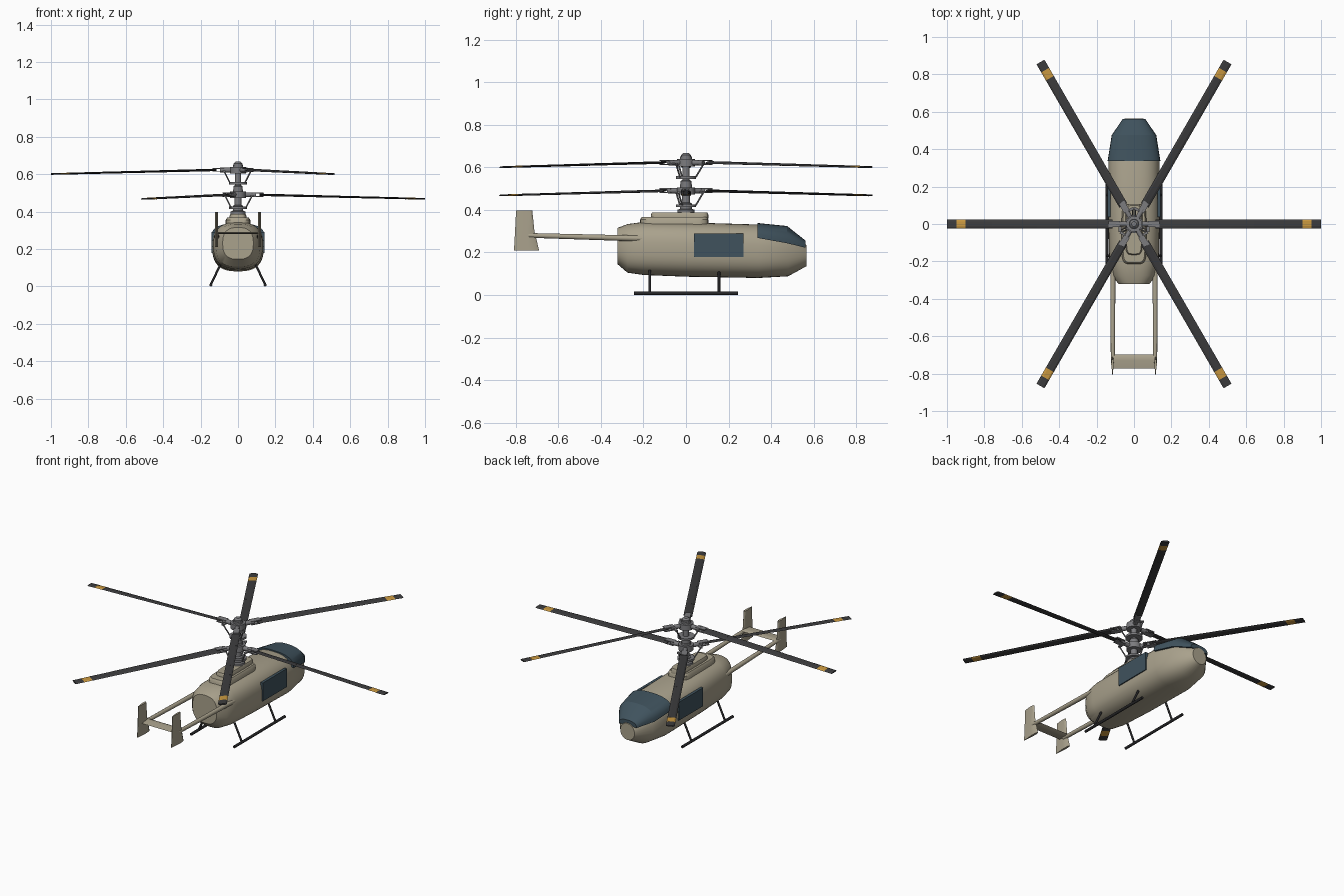
import bpy, math
from math import sin, cos, pi, radians
from mathutils import Vector, Matrix

if "Cube" in bpy.data.objects:
    bpy.data.objects.remove(bpy.data.objects["Cube"])


def mat(name, r, g, b):
    m = bpy.data.materials.new(name)
    m.diffuse_color = (r, g, b, 1)
    m.use_nodes = True
    m.node_tree.nodes["Principled BSDF"].inputs["Base Color"].default_value = m.diffuse_color
    return m


TAN = mat("tan_paint", 0.40, 0.36, 0.265)
GLASS = mat("dark_glass", 0.05, 0.085, 0.11)
BLACK = mat("blade_black", 0.045, 0.045, 0.047)
SKID = mat("skid_black", 0.02, 0.02, 0.022)
YELLOW = mat("tip_yellow", 0.58, 0.31, 0.05)
METAL = mat("rotor_metal", 0.2, 0.2, 0.21)


def add(name, verts, faces, m, smooth=None):
    me = bpy.data.meshes.new(name)
    me.from_pydata([tuple(v) for v in verts], [], faces)
    me.materials.append(m)
    ob = bpy.data.objects.new(name, me)
    bpy.context.collection.objects.link(ob)
    bpy.ops.object.select_all(action='DESELECT')
    ob.select_set(True)
    bpy.context.view_layer.objects.active = ob
    bpy.ops.object.mode_set(mode='EDIT')
    bpy.ops.mesh.select_all(action='SELECT')
    bpy.ops.mesh.normals_make_consistent(inside=False)
    bpy.ops.object.mode_set(mode='OBJECT')
    if smooth:
        bpy.ops.object.shade_smooth_by_angle(angle=radians(smooth))
    return ob


def loft(name, rings, m, smooth=None):
    """Skin closed rings and cap both ends."""
    n = len(rings[0])
    verts = [v for r in rings for v in r]
    faces = [(k * n + i, k * n + (i + 1) % n, (k + 1) * n + (i + 1) % n, (k + 1) * n + i)
             for k in range(len(rings) - 1) for i in range(n)]
    faces += [tuple(range(n)), tuple(range(len(verts) - n, len(verts)))]
    return add(name, verts, faces, m, smooth)


def box(name, c, s, m):
    x, y, z = (v / 2 for v in s)
    c = Vector(c)
    return loft(name, [[c + Vector((a * x, b * y, k * z)) for a, b in
                        ((-1, -1), (1, -1), (1, 1), (-1, 1))] for k in (-1, 1)], m)


def tube(name, p, q, r, m, r2=None, n=12):
    p, q = Vector(p), Vector(q)
    rot = (q - p).to_track_quat('Z', 'Y')
    return loft(name, [[c + rot @ Vector((rr * cos(2 * pi * i / n), rr * sin(2 * pi * i / n), 0))
                        for i in range(n)] for c, rr in ((p, r), (q, r2 or r))], m, 40)


def se(v, e):
    return math.copysign(abs(v) ** e, v)


# fuselage: y, half width, bottom, top
def body_ring(y, w, zb, zt, e=0.76, n=40):
    c, h = (zb + zt) / 2, (zt - zb) / 2
    return [(w * se(cos(2 * pi * i / n), e), y, c + h * se(sin(2 * pi * i / n), e)) for i in range(n)]


loft("fuselage", [body_ring(*s) for s in (
    (-0.322, .082, .145, .315), (-0.275, .118, .105, .333), (-0.20, .132, .094, .343),
    (0.0, .137, .086, .341), (0.34, .137, .08, .331))] +
    [body_ring(.48, .113, .088, .302, .85), body_ring(.565, .048, .135, .235, 1)], TAN, 32)

# canopy glass: y, half width, sill, top
loft("canopy", [[(w * se(cos(pi * i / 16), .8), y, zb + (zt - zb) * se(sin(pi * i / 16), .8))
                 for i in range(17)] for y, w, zb, zt in (
    (.337, .141, .268, .338), (.475, .119, .243, .324), (.562, .06, .222, .255))], GLASS, 28)

# rotor pylon cowling
for nm, w, y0, y1, z0, z1 in (("cowling_base", .066, -.215, .105, .32, .367),
                              ("cowling_top", .045, -.165, .105, .36, .388)):
    cy, hy = (y0 + y1) / 2, (y1 - y0) / 2
    loft(nm, [[(k * w * se(cos(2 * pi * i / 32), .45), cy + (hy - w * (1 - k)) * se(sin(2 * pi * i / 32), .3), z)
               for i in range(32)] for k, z in ((1, z0), (1, z1 - .012), (.88, z1))], TAN, 35)

for s, side in ((-1, "left"), (1, "right")):
    # door window
    box(side + "_door_window", (s * .134, .153, .234), (.016, .233, .112), GLASS)
    # skid and struts
    tube(side + "_skid", (s * .145, -.245, .008), (s * .145, .245, .008), .008, SKID)
    for y, e in ((-.17, "rear"), (.155, "front")):
        tube(f"{side}_{e}_strut", (s * .145, y, .01), (s * .095, y, .115), .006, SKID)
    # tail boom
    tube(side + "_tail_boom", (s * .113, -.20, .265), (s * .113, -.74, .28), .014, TAN, .011, 16)
    # tail fin: z, trailing edge, leading edge
    loft(side + "_tail_fin", [[(s * .115 + t, y0 + (y1 - y0) * f, z) for f, t in (
        (0, .001), (.6, .007), (.9, .006), (1, 0), (.9, -.006), (.6, -.007), (0, -.001))]
        for z, y0, y1 in ((.21, -.808, -.69), (.30, -.803, -.712), (.398, -.798, -.722))], TAN, 30)

# horizontal stabiliser
loft("tail_stabiliser", [[(x, y, .285 + z) for y, z in (
    (-.772, 0), (-.73, .006), (-.71, .006), (-.698, 0), (-.71, -.006), (-.73, -.006))]
    for x in (-.113, .113)], TAN, 30)

# mast, lathed
prof = ((.04, .38), (.04, .40), (.028, .405), (.028, .43), (.019, .435), (.019, .505), (.025, .51),
        (.025, .535), (.017, .54), (.017, .64), (.023, .645), (.023, .658), (.013, .667))
loft("mast", [[(r * cos(2 * pi * i / 24), r * sin(2 * pi * i / 24), z) for i in range(24)]
              for r, z in prof], METAL, 35)

# blade sections from root to tip
CUTS = (.115, .28, .40, .52, .64, .76, .90, .95, 1.0)


def blade_ring(r, pitch, z, hand):
    rot = Matrix.Rotation(hand * pitch, 3, 'X')
    return [rot @ Vector((0, y, t)) + Vector((r, 0, z)) for y, t in (
        (-.0245, 0), (-.012, .004), (.015, .0045), (.0245, 0), (.015, -.0035), (-.012, -.003))]


def rotor(name, zh, start, hand):
    tube(name + "_hub", (0, 0, zh - .018), (0, 0, zh + .016), .042, METAL, n=24)
    tube(name + "_hub_cap", (0, 0, zh + .016), (0, 0, zh + .028), .028, METAL, n=24)
    tube(name + "_swashplate", (0, 0, zh - .076), (0, 0, zh - .064), .048, METAL, n=24)
    for k in range(3):
        turn = Matrix.Rotation(radians(start + 120 * k), 4, 'Z')
        tag = f"{name}_{k + 1}"
        parts = []
        for j in range(len(CUTS) - 1):
            a, b = CUTS[j], CUTS[j + 1]
            pitch = radians(11 - 1.2 * j)
            parts.append(loft(f"{tag}_blade_section_{j + 1}", [
                blade_ring(r, pitch, zh - .022 * (r - .1) / .9, hand) for r in (a, b)],
                YELLOW if j == 6 else BLACK))
        # blade grip, fork plates and pitch horn
        parts.append(tube(tag + "_grip", (.03, 0, zh), (.095, 0, zh), .013, METAL))
        for dz in (-.009, .009):
            parts.append(box(tag + "_fork_plate", (.105, 0, zh + dz), (.06, .034, .005), METAL))
        parts.append(box(tag + "_pitch_horn", (.075, hand * .022, zh - .006), (.014, .04, .008), METAL))
        parts.append(tube(tag + "_pitch_link", (.043, hand * .018, zh - .068),
                          (.075, hand * .036, zh - .006), .004, METAL, n=8))
        for p in parts:
            p.matrix_world = turn


rotor("lower_rotor", .490, 0, -1)
rotor("upper_rotor", .622, 60, 1)
